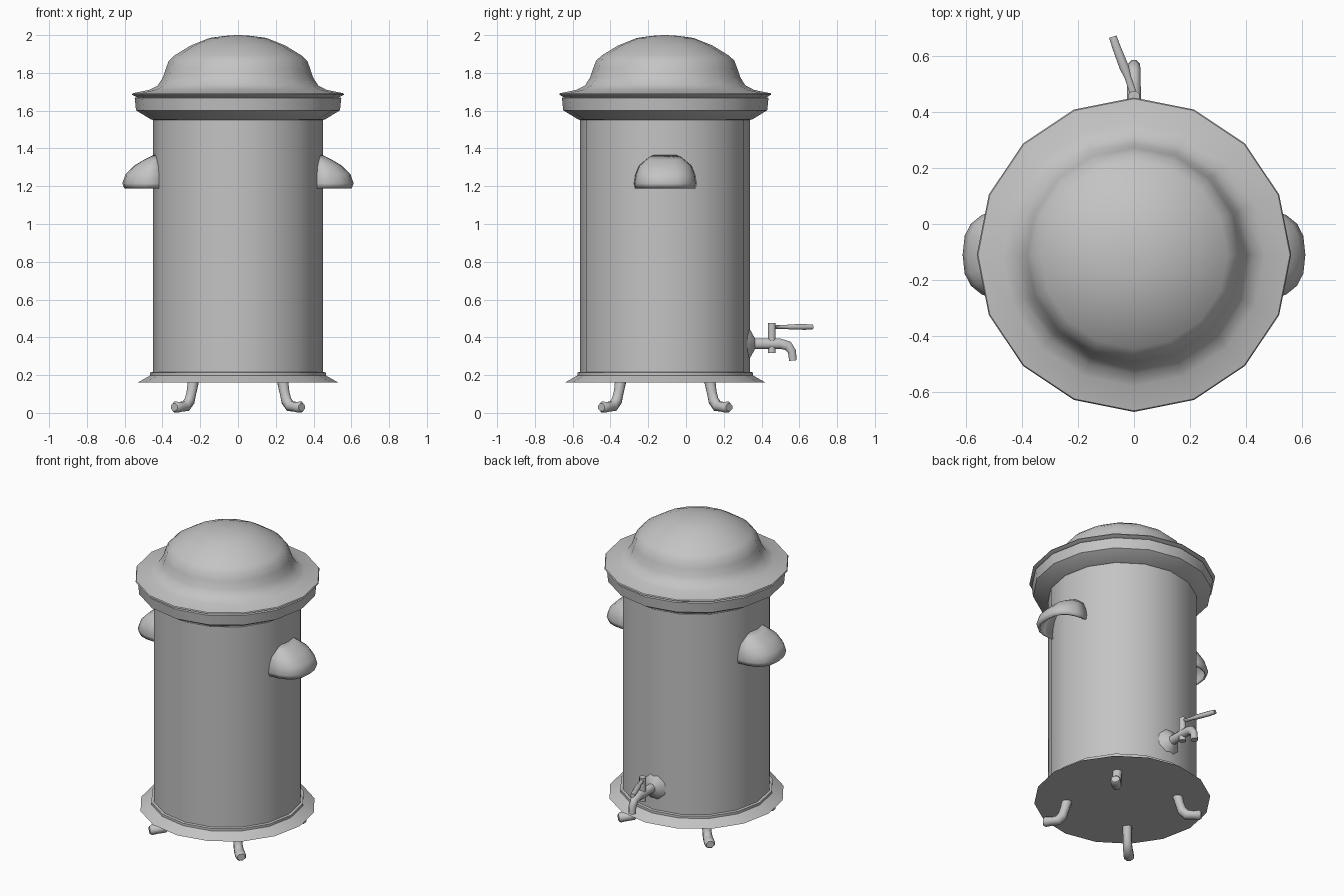
import bpy, bmesh, math
from mathutils import Vector

if "Cube" in bpy.data.objects:
    bpy.data.objects.remove(bpy.data.objects["Cube"])

CY = -0.11  # axis of the urn in y

mat = bpy.data.materials.new("plain grey metal")
mat.diffuse_color = (0.55, 0.55, 0.55, 1)
mat.use_nodes = True
mat.node_tree.nodes["Principled BSDF"].inputs["Base Color"].default_value = mat.diffuse_color


def finish(name, bm, angle=35):
    bmesh.ops.recalc_face_normals(bm, faces=bm.faces)
    me = bpy.data.meshes.new(name)
    bm.to_mesh(me)
    bm.free()
    ob = bpy.data.objects.new(name, me)
    bpy.context.collection.objects.link(ob)
    me.materials.append(mat)
    bpy.ops.object.select_all(action='DESELECT')
    ob.select_set(True)
    bpy.context.view_layer.objects.active = ob
    bpy.ops.object.shade_smooth_by_angle(angle=math.radians(angle))
    return ob


def skin(bm, rows, closed=True):
    """Join rows of vertices with quads."""
    for a, b in zip(rows, rows[1:]):
        n = len(a)
        for i in range(n if closed else n - 1):
            j = (i + 1) % n
            bm.faces.new((a[i], a[j], b[j], b[i]))


def lathe(name, profile, sides=16, angle=35):
    bm = bmesh.new()
    rows = []
    for r, z in profile:
        rows.append([bm.verts.new((r * math.cos(k * math.tau / sides),
                                   CY + r * math.sin(k * math.tau / sides), z))
                     for k in range(sides)])
    skin(bm, rows)
    bm.faces.new(rows[0])
    bm.faces.new(rows[-1])
    return finish(name, bm, angle)


def sweep(name, path, ref, sides=8):
    """Tube along (point, half width, half height) stations."""
    bm = bmesh.new()
    pts = [Vector(p[0]) for p in path]
    rows = []
    k = 1 / math.cos(math.pi / sides)
    for i, (_, w, h) in enumerate(path):
        t = (pts[min(i + 1, len(pts) - 1)] - pts[max(i - 1, 0)]).normalized()
        side = (Vector(ref) - t * t.dot(Vector(ref))).normalized()
        up = t.cross(side)
        row = []
        for s in range(sides):
            a = (s + 0.5) * math.tau / sides
            row.append(bm.verts.new(pts[i] + side * (w * k * math.cos(a))
                                    + up * (h * k * math.sin(a))))
        rows.append(row)
    skin(bm, rows)
    bm.faces.new(rows[0])
    bm.faces.new(rows[-1])
    return finish(name, bm, 50)


# Body, base flange, rim and domed lid
lathe("body", [(0.45, 0.19), (0.45, 1.57)])
lathe("base_flange", [(0.532, 0.16), (0.465, 0.198), (0.465, 0.214), (0.445, 0.218)])
lathe("rim", [(0.44, 1.55), (0.46, 1.553), (0.54, 1.602), (0.547, 1.668), (0.53, 1.672)])
lathe("lid", [(0.53, 1.668), (0.562, 1.685), (0.558, 1.692), (0.47, 1.71), (0.425, 1.733),
              (0.398, 1.775), (0.383, 1.82), (0.366, 1.865), (0.335, 1.893),
              (0.25, 1.945), (0.15, 1.985), (0.07, 1.996), (0.01, 2.0)], angle=40)

# Cupped side handles, open underneath
for s, side in ((1, "right"), (-1, "left")):
    bm = bmesh.new()
    rows = []
    for z, x_out, hw in ((1.19, 0.595, 0.155), (1.215, 0.607, 0.16), (1.26, 0.59, 0.153),
                         (1.305, 0.545, 0.135), (1.335, 0.495, 0.10), (1.36, 0.445, 0.07)):
        row = []
        for k in range(11):
            a = math.pi * k / 10
            c, q = math.cos(a), math.sin(a)
            y = hw * math.copysign(abs(c) ** 0.75, c)
            x = 0.41 + (x_out - 0.41) * max(q, 0) ** 0.75
            row.append(bm.verts.new((s * x, CY + y, z)))
        rows.append(row)
    skin(bm, rows, closed=False)
    ob = finish(side + "_handle", bm, 60)
    mod = ob.modifiers.new("wall", 'SOLIDIFY')
    mod.thickness = 0.012
    mod.offset = 0

# Four curved feet set on the diagonals
for k in range(4):
    a = math.pi / 4 + k * math.pi / 2
    d = Vector((math.cos(a), math.sin(a), 0))
    prof = ((0.335, 0.165, 0.028, 0.03), (0.348, 0.11, 0.026, 0.026),
            (0.362, 0.065, 0.026, 0.028), (0.39, 0.036, 0.028, 0.028),
            (0.43, 0.032, 0.03, 0.025), (0.465, 0.03, 0.03, 0.029),
            (0.478, 0.03, 0.024, 0.02))
    path = [(d * r + Vector((0, CY, z)), w, h) for r, z, w, h in prof]
    sweep("foot_%d" % (k + 1), path, (-d.y, d.x, 0))

# Tap: flared spout, valve stem and lever
X = (1, 0, 0)
sweep("tap_spout", [((0, 0.325, 0.366), 0.075, 0.085), ((0, 0.342, 0.366), 0.06, 0.07),
                    ((0, 0.365, 0.366), 0.026, 0.029), ((0, 0.50, 0.366), 0.024, 0.027),
                    ((0, 0.54, 0.355), 0.023, 0.026), ((0, 0.561, 0.325), 0.022, 0.022),
                    ((0, 0.566, 0.277), 0.021, 0.02)], X)
sweep("valve_stem", [((0, 0.455, 0.318), 0.02, 0.02), ((0, 0.455, 0.476), 0.02, 0.02)], X)
sweep("tap_lever", [((0, 0.46, 0.455), 0.012, 0.010), ((-0.022, 0.525, 0.455), 0.012, 0.010),
                    ((-0.035, 0.56, 0.455), 0.017, 0.014), ((-0.062, 0.63, 0.455), 0.015, 0.015),
                    ((-0.076, 0.67, 0.455), 0.014, 0.012)], X)
